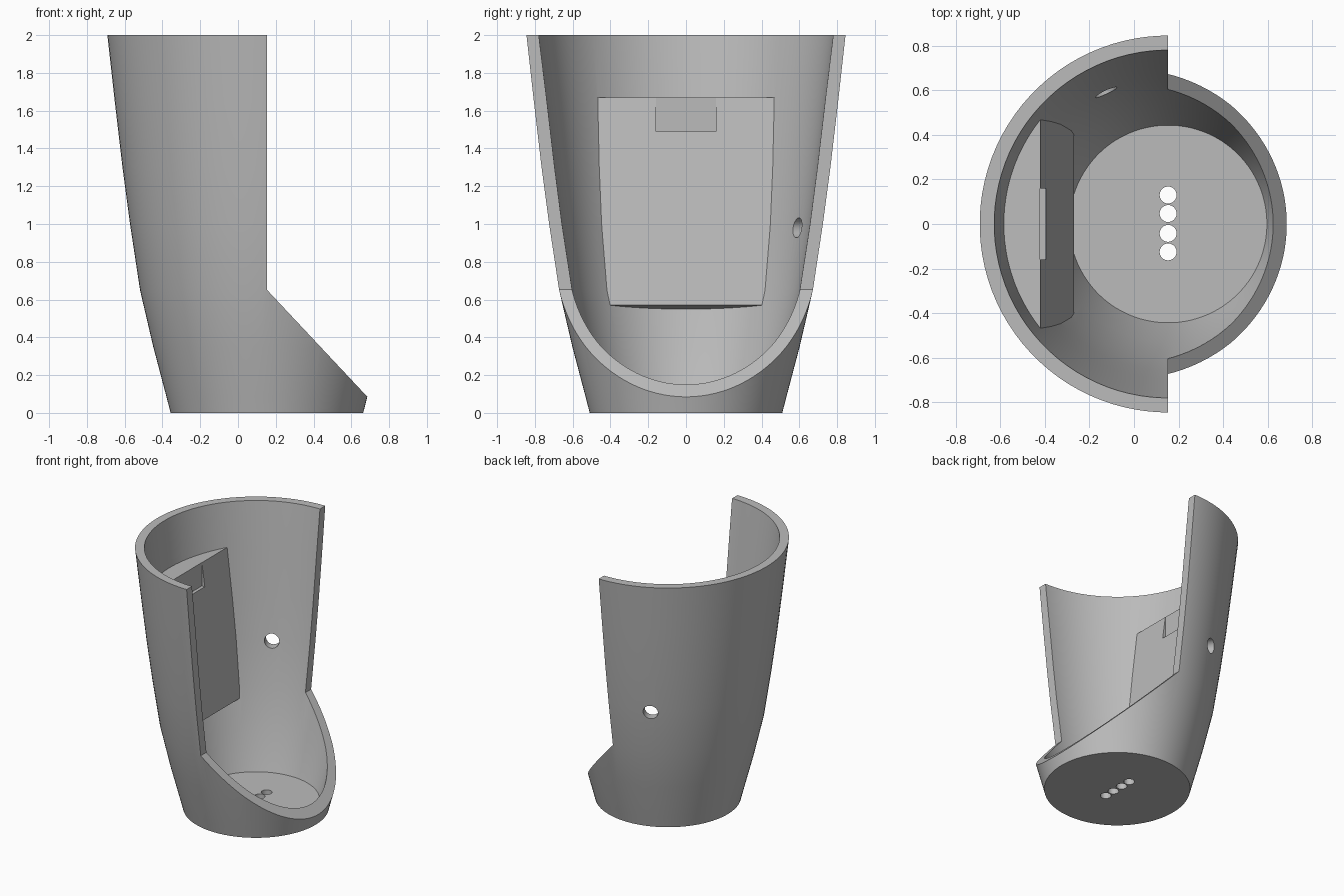
import bpy, bmesh, math
from mathutils import Matrix, Vector

cube = bpy.data.objects.get("Cube")
if cube:
    bpy.data.objects.remove(cube, do_unlink=True)

AXIS_X = 0.153
SEGMENTS = 96


def finish(name, bm):
    bmesh.ops.recalc_face_normals(bm, faces=bm.faces)
    mesh = bpy.data.meshes.new(name)
    bm.to_mesh(mesh)
    bm.free()
    obj = bpy.data.objects.new(name, mesh)
    bpy.context.collection.objects.link(obj)
    return obj


def revolve(name, profile):
    """Solid of revolution from (z, radius) points, closed at both ends."""
    bm = bmesh.new()
    rings = []
    for z, r in profile:
        ring = []
        for i in range(SEGMENTS):
            a = 2 * math.pi * (i + 0.5) / SEGMENTS
            ring.append(bm.verts.new((AXIS_X + r * math.cos(a), r * math.sin(a), z)))
        rings.append(ring)
    for low, high in zip(rings, rings[1:]):
        for i in range(SEGMENTS):
            j = (i + 1) % SEGMENTS
            bm.faces.new((low[i], low[j], high[j], high[i]))
    bm.faces.new(rings[0][::-1])
    bm.faces.new(rings[-1])
    return finish(name, bm)


def prism(name, outline, half):
    """Extrude an (x, z) outline along y."""
    bm = bmesh.new()
    face = bm.faces.new([bm.verts.new((x, -half, z)) for x, z in outline])
    ext = bmesh.ops.extrude_face_region(bm, geom=[face])["geom"]
    verts = [v for v in ext if isinstance(v, bmesh.types.BMVert)]
    bmesh.ops.translate(bm, verts=verts, vec=(0, 2 * half, 0))
    return finish(name, bm)


def rod(name, centre, direction, radius, length):
    bm = bmesh.new()
    turn = Vector((0, 0, 1)).rotation_difference(Vector(direction)).to_matrix().to_4x4()
    bmesh.ops.create_cone(bm, cap_ends=True, segments=32, radius1=radius,
                          radius2=radius, depth=length,
                          matrix=Matrix.Translation(centre) @ turn)
    return finish(name, bm)


def cut(target, cutter):
    """Subtract the cutter, then discard it."""
    cutter.hide_render = True
    mod = target.modifiers.new("cut", "BOOLEAN")
    mod.operation = "DIFFERENCE"
    mod.solver = "EXACT"
    mod.object = cutter
    bpy.context.view_layer.update()
    graph = bpy.context.evaluated_depsgraph_get()
    mesh = bpy.data.meshes.new_from_object(target.evaluated_get(graph))
    target.modifiers.clear()
    target.data = mesh
    bpy.data.objects.remove(cutter, do_unlink=True)


# Outer body and the hollow inside it
body = revolve("holder_body", [(0, .51), (.085, .532), (.35, .602), (.65, .672),
                               (1, .725), (1.3, .765), (1.65, .806), (2, .845)])
cavity = revolve("cavity", [(.065, .443), (.15, .471), (.35, .53), (.65, .603),
                            (1, .657), (1.3, .696), (1.65, .737), (2, .78), (2.1, .792)])

# Sloping mounting block on the back wall, with a shallow notch near its top
block = prism("mounting_block", [(-.27, .57), (-.42, 1.67), (-1.1, 1.58), (-1.1, .46)], 0.8)
cut(block, prism("notch", [(-.421, 1.49), (-.2, 1.49), (-.2, 1.8), (-.421, 1.8)], 0.16))
cut(cavity, block)
cut(body, cavity)

# Open side: upright cut above, slanting scoop lip below
cut(body, prism("opening", [(AXIS_X, .652), (AXIS_X, 2.2), (1.2, 2.2), (1.2, -.464)], 1.2))

# Round hole through the side wall
angle = math.radians(115.2)
out = Vector((math.cos(angle), math.sin(angle), 0))
cut(body, rod("side_hole", Vector((AXIS_X, 0, .98)) + out * 0.69, out, 0.053, 0.3))

# Row of drain holes in the floor
for y in (-.125, -.042, .047, .13):
    cut(body, rod("drain_hole", Vector((AXIS_X, y, 0.03)), (0, 0, 1), 0.038, 0.3))

# Plain grey finish
grey = bpy.data.materials.new("plain_grey")
grey.use_nodes = True
colour = (0.5, 0.5, 0.5, 1)
grey.diffuse_color = colour
grey.node_tree.nodes["Principled BSDF"].inputs["Base Color"].default_value = colour
body.data.materials.clear()
body.data.materials.append(grey)
for poly in body.data.polygons:
    poly.material_index = 0

bpy.ops.object.select_all(action="DESELECT")
body.select_set(True)
bpy.context.view_layer.objects.active = body
bpy.ops.object.shade_smooth_by_angle(angle=math.radians(25))
